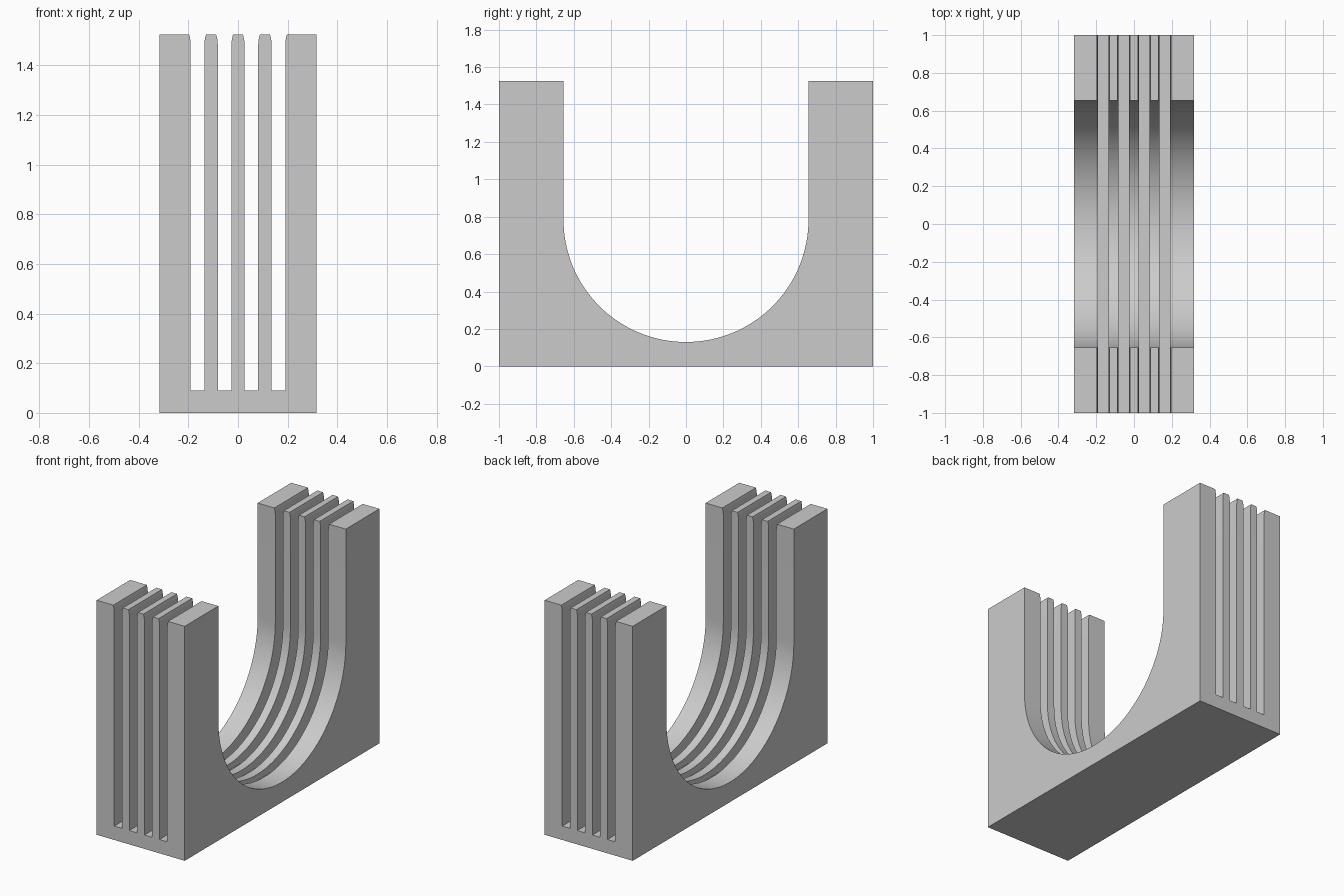
import bpy
import bmesh
import math

cube = bpy.data.objects.get("Cube")
if cube:
    bpy.data.objects.remove(cube, do_unlink=True)

HALF_X, HEIGHT = 0.317, 1.525
RADIUS, ARC_Z, FLOOR = 0.655, 0.785, 0.09

grey = bpy.data.materials.new("light grey")
grey.use_nodes = True
colour = (0.6, 0.6, 0.6, 1)
grey.diffuse_color = colour
grey.node_tree.nodes["Principled BSDF"].inputs["Base Color"].default_value = colour


def prism(bm, points, direction):
    """Add a closed profile extruded along a direction."""
    face = bm.faces.new([bm.verts.new(p) for p in points])
    ext = bmesh.ops.extrude_face_region(bm, geom=[face])
    verts = [g for g in ext["geom"] if isinstance(g, bmesh.types.BMVert)]
    bmesh.ops.translate(bm, verts=verts, vec=direction)


def make_object(name, bm):
    bmesh.ops.recalc_face_normals(bm, faces=bm.faces)
    mesh = bpy.data.meshes.new(name)
    bm.to_mesh(mesh)
    bm.free()
    mesh.materials.append(grey)
    obj = bpy.data.objects.new(name, mesh)
    bpy.context.collection.objects.link(obj)
    return obj


# U-shaped block, side profile extruded along x
profile = [(-1, 0), (1, 0), (1, HEIGHT), (RADIUS, HEIGHT)]
steps = 64
for i in range(steps + 1):
    a = math.pi * i / steps
    profile.append((RADIUS * math.cos(a), ARC_Z - RADIUS * math.sin(a)))
profile += [(-RADIUS, HEIGHT), (-1, HEIGHT)]
bm = bmesh.new()
prism(bm, [(-HALF_X, y, z) for y, z in profile], (2 * HALF_X, 0, 0))
block = make_object("slotted_cradle", bm)

# Four slots along y, slightly flared at the mouth
bm = bmesh.new()
half = [(0.0275, FLOOR), (0.0275, 1.485), (0.029, 1.503), (0.034, HEIGHT), (0.034, 1.6)]
for centre in (-0.163, -0.054, 0.054, 0.163):
    outline = half + [(-x, z) for x, z in reversed(half)]
    prism(bm, [(centre + x, -1.1, z) for x, z in outline], (0, 2.2, 0))
cutter = make_object("slot_cutter", bm)

cut = block.modifiers.new("slots", "BOOLEAN")
cut.operation = "DIFFERENCE"
cut.solver = "EXACT"
cut.object = cutter
bpy.context.view_layer.objects.active = block
block.select_set(True)
bpy.ops.object.modifier_apply(modifier=cut.name)
bpy.data.objects.remove(cutter, do_unlink=True)

# Smooth the trough, keep the corners sharp
bpy.ops.object.shade_smooth_by_angle(angle=math.radians(20))
